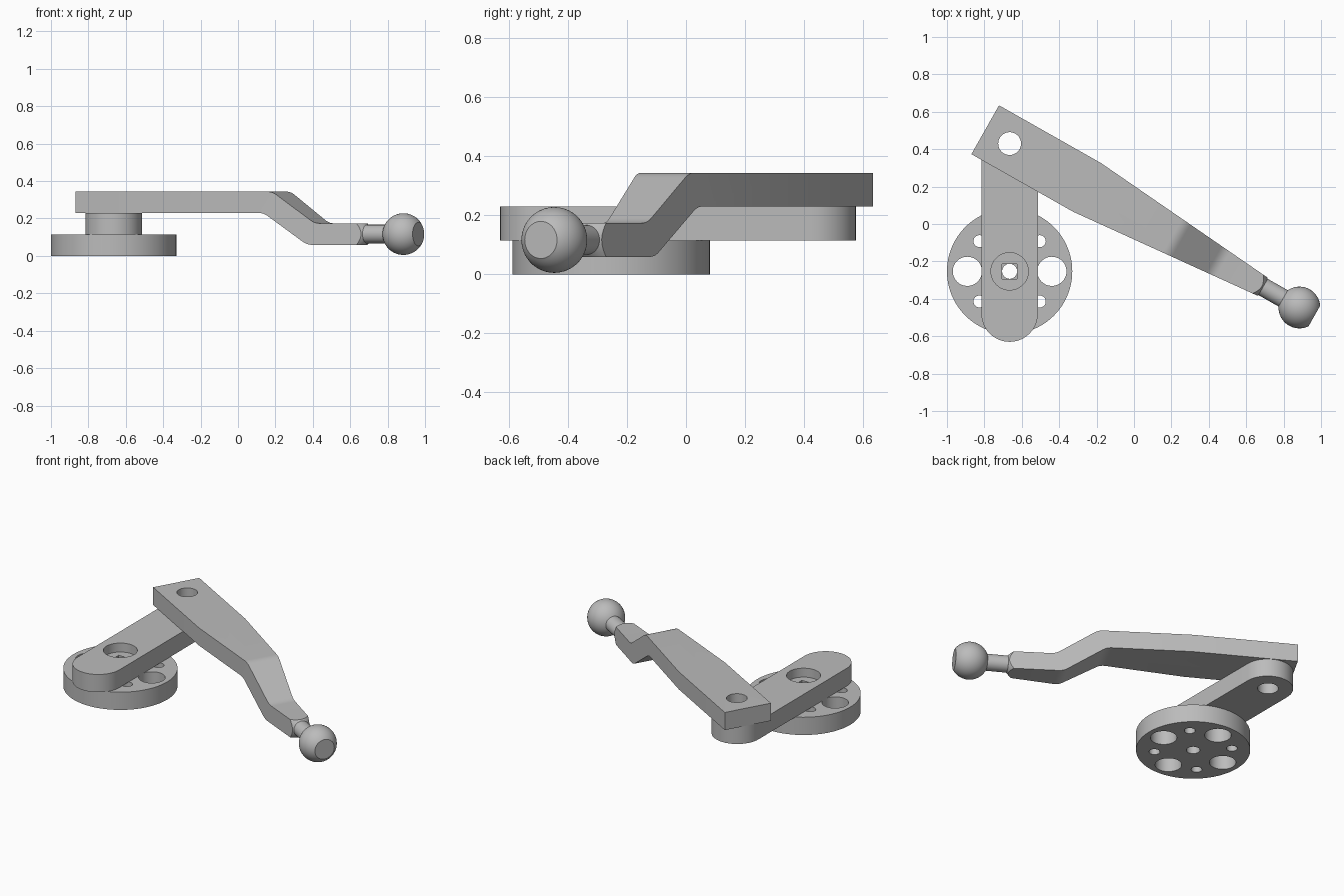
import bpy, bmesh, math
from mathutils import Matrix, Vector

if "Cube" in bpy.data.objects:
    bpy.data.objects.remove(bpy.data.objects["Cube"])

grey = bpy.data.materials.new("plain grey")
grey.diffuse_color = (0.5, 0.5, 0.5, 1)
grey.use_nodes = True
grey.node_tree.nodes["Principled BSDF"].inputs["Base Color"].default_value = grey.diffuse_color

PX, DY, PY = -0.665, -0.253, 0.43      # shared x, disc y, pivot y
AXIS_Z = 0.1165                        # height of the ball axis
ANGLE = math.radians(-29.5)            # heading of the crank in plan
CRANK = Matrix.Translation((PX, PY, 0)) @ Matrix.Rotation(ANGLE, 4, 'Z')


def finish(name, bm, matrix=Matrix(), helper=False):
    bmesh.ops.recalc_face_normals(bm, faces=bm.faces)
    me = bpy.data.meshes.new(name)
    bm.to_mesh(me)
    bm.free()
    me.transform(matrix)
    me.materials.append(grey)
    ob = bpy.data.objects.new(name, me)
    bpy.context.collection.objects.link(ob)
    ob.hide_render = helper
    ob.hide_viewport = False
    return ob


def prism(bm, pts, z0, z1):
    """Extrude a plan outline between two heights."""
    face = bm.faces.new([bm.verts.new((x, y, z0)) for x, y in pts])
    ext = bmesh.ops.extrude_face_region(bm, geom=[face])["geom"]
    moved = [v for v in ext if isinstance(v, bmesh.types.BMVert)]
    bmesh.ops.translate(bm, verts=moved, vec=(0, 0, z1 - z0))


def circle(x, y, r, n=48):
    return [(x + r * math.cos(2 * math.pi * i / n), y + r * math.sin(2 * math.pi * i / n))
            for i in range(n)]


def lathe(bm, profile, n=48):
    """Revolve (x, radius) points about the local x axis at ball height."""
    verts = [bm.verts.new((x, 0, r + AXIS_Z)) for x, r in profile]
    edges = [bm.edges.new(p) for p in zip(verts, verts[1:])]
    bmesh.ops.spin(bm, geom=verts + edges, cent=(0, 0, AXIS_Z), axis=(1, 0, 0),
                   angle=2 * math.pi, steps=n)
    bmesh.ops.remove_doubles(bm, verts=bm.verts, dist=1e-5)


def boolean(ob, cutter, operation='DIFFERENCE'):
    mod = ob.modifiers.new("cut", 'BOOLEAN')
    mod.operation, mod.object, mod.solver = operation, cutter, 'EXACT'
    bpy.context.view_layer.objects.active = ob
    bpy.ops.object.modifier_apply(modifier=mod.name)
    bpy.data.objects.remove(cutter)


def drill(ob, outlines, z0, z1):
    bm = bmesh.new()
    for pts in outlines:
        prism(bm, pts, z0, z1)
    boolean(ob, finish("hole_cutter", bm, helper=True))


def fillet(pts, r, steps=5):
    """Round each interior bend of an open path."""
    out = [pts[0]]
    for a, b, c in zip(pts, pts[1:], pts[2:]):
        a, b, c = Vector(a), Vector(b), Vector(c)
        p, q = b + (a - b).normalized() * r, b + (c - b).normalized() * r
        for i in range(steps + 1):
            t = i / steps
            out.append(tuple(p * (1 - t) ** 2 + b * 2 * t * (1 - t) + q * t * t))
    return out + [pts[-1]]


# Round base disc with its ring of holes
bm = bmesh.new()
prism(bm, circle(PX, DY, 0.335, 96), 0, 0.115)
disc = finish("base_disc", bm)
holes = [circle(PX, DY, 0.04)]
for k in range(4):
    a = k * math.pi / 2
    holes.append(circle(PX + 0.226 * math.cos(a), DY + 0.226 * math.sin(a), 0.078))
    a += math.pi / 4
    holes.append(circle(PX + 0.228 * math.cos(a), DY + 0.228 * math.sin(a), 0.032))
drill(disc, holes, -0.1, 0.3)

# Round-ended link with recess, square drive hole and pivot hole
R = 0.151
outline = [(PX + R * math.cos(math.pi * i / 24), 0.425 + R * math.sin(math.pi * i / 24))
           for i in range(25)]
outline += [(PX - R * math.cos(math.pi * i / 24), -0.479 - R * math.sin(math.pi * i / 24))
            for i in range(25)]
bm = bmesh.new()
prism(bm, outline, 0.115, 0.23)
link = finish("link_arm", bm)
s = 0.04
drill(link, [[(PX - s, DY - s), (PX + s, DY - s), (PX + s, DY + s), (PX - s, DY + s)],
             circle(PX, PY, 0.061)], 0.0, 0.4)
drill(link, [circle(PX, DY, 0.1)], 0.172, 0.4)

# Crank arm: cranked side profile cut to a tapering plan
top = fillet([(-0.152, 0.344), (1.03, 0.344), (1.28, 0.174), (1.7, 0.174)], 0.03)
bottom = fillet([(-0.152, 0.23), (0.98, 0.23), (1.235, 0.059), (1.7, 0.059)], 0.03)
bm = bmesh.new()
prism(bm, top + bottom[::-1], -0.5, 0.5)
crank = finish("crank_arm", bm, Matrix.Rotation(math.pi / 2, 4, 'X'))
plan = [(-0.15, 0.15), (0.475, 0.15), (1.557, 0.055)]
bm = bmesh.new()
prism(bm, plan + [(x, -y) for x, y in plan[::-1]], -0.5, 0.8)
boolean(crank, finish("plan_cutter", bm, helper=True), 'INTERSECT')
# Cone-turned shoulder at the narrow end
bm = bmesh.new()
lathe(bm, [(-1, 0), (-1, 2.607), (1.557, 0.05), (1.557, 0)], 64)
boolean(crank, finish("cone_cutter", bm, helper=True), 'INTERSECT')
crank.data.transform(CRANK)
drill(crank, [circle(PX, PY, 0.061)], 0.1, 0.5)

# Neck and ball with a flat tip
C, B, N, FLAT = 1.78, 0.1115, 0.05, 0.092
a0, a1 = math.pi - math.asin(N / B), math.acos(FLAT / B)
profile = [(1.55, 0), (1.55, N)]
profile += [(C + B * math.cos(a0 + (a1 - a0) * i / 20), B * math.sin(a0 + (a1 - a0) * i / 20))
            for i in range(21)]
profile.append((C + FLAT, 0))
bm = bmesh.new()
lathe(bm, profile)
ball = finish("ball_stud", bm, CRANK)

# Smooth the curved walls, keep the edges crisp
for ob in (disc, link, crank, ball):
    bpy.ops.object.select_all(action='DESELECT')
    ob.select_set(True)
    bpy.context.view_layer.objects.active = ob
    bpy.ops.object.shade_smooth_by_angle(angle=math.radians(25))
